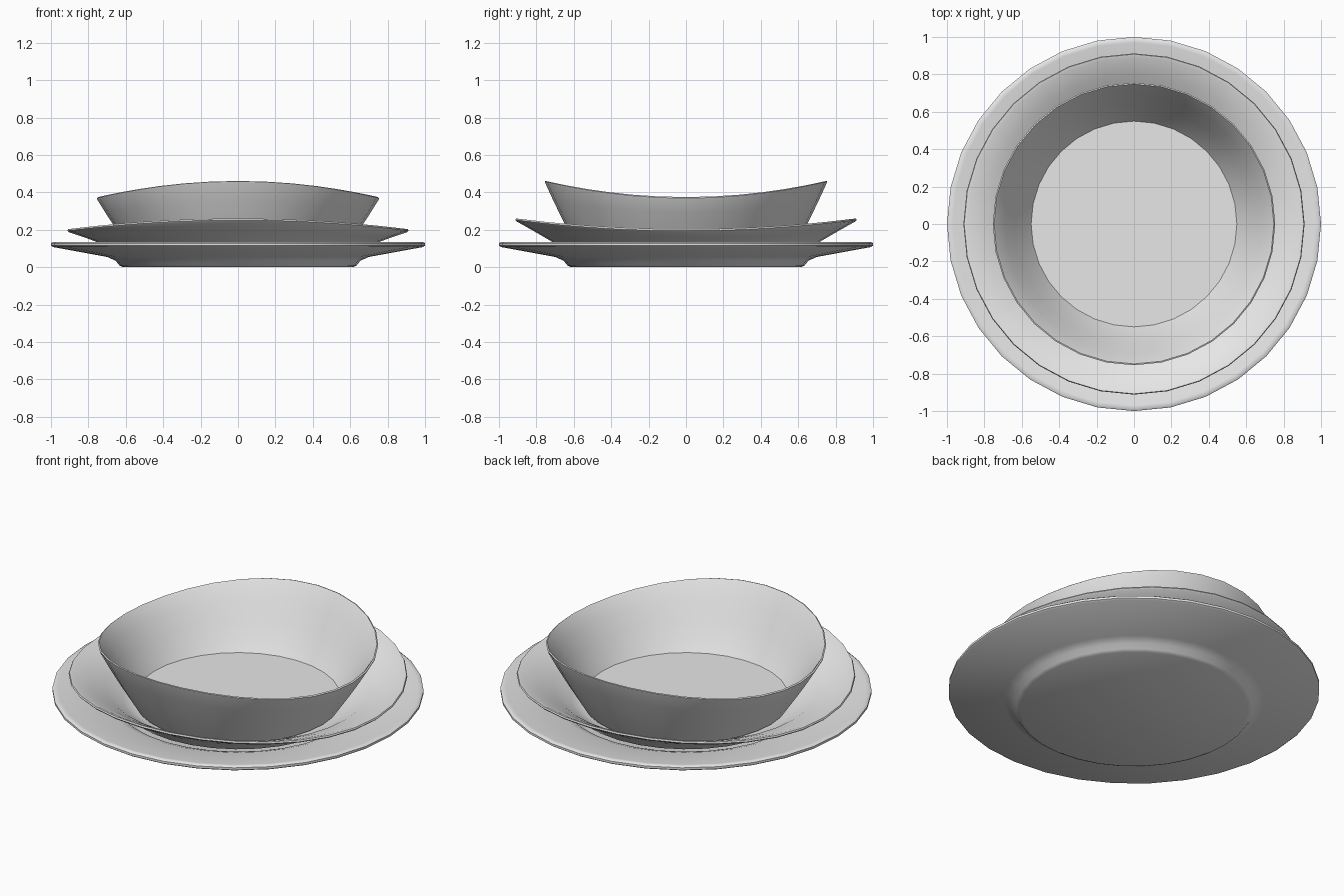
import bpy
import bmesh
import math

cube = bpy.data.objects.get("Cube")
if cube:
    bpy.data.objects.remove(cube, do_unlink=True)

SIDES = 32

glaze = bpy.data.materials.new("light_grey_ceramic")
glaze.use_nodes = True
GREY = (0.8, 0.8, 0.8, 1)
glaze.diffuse_color = GREY
glaze.node_tree.nodes["Principled BSDF"].inputs["Base Color"].default_value = GREY


def lathe(name, profile, sway=0.0, start=0.0, end=1.0):
    """Turn an (r, z) profile running from the underside over the rim to the floor.
    The rim rises by sway at the front and back and drops by sway at the sides."""
    bm = bmesh.new()
    rings = []
    for r, z in profile:
        weight = min(1.0, max(0.0, (r - start) / (end - start))) ** 1.3
        ring = []
        for i in range(SIDES):
            a = math.tau * i / SIDES
            lift = -sway * weight * math.cos(2 * a)
            ring.append(bm.verts.new((r * math.cos(a), r * math.sin(a), z + lift)))
        rings.append(ring)
    for low, high in zip(rings, rings[1:]):
        for i in range(SIDES):
            j = (i + 1) % SIDES
            bm.faces.new((low[i], low[j], high[j], high[i]))
    # Flat underside and flat floor
    bm.faces.new(rings[0][::-1])
    bm.faces.new(rings[-1])
    bmesh.ops.recalc_face_normals(bm, faces=bm.faces)
    mesh = bpy.data.meshes.new(name)
    bm.to_mesh(mesh)
    bm.free()
    mesh.materials.append(glaze)
    obj = bpy.data.objects.new(name, mesh)
    bpy.context.collection.objects.link(obj)
    bpy.ops.object.select_all(action="DESELECT")
    obj.select_set(True)
    bpy.context.view_layer.objects.active = obj
    bpy.ops.object.shade_smooth_by_angle(angle=math.radians(42))
    return obj


# Flat dinner plate with a low foot
lathe("dinner_plate", [
    (0.615, 0), (0.635, 0.01), (0.655, 0.035), (0.70, 0.055), (0.99, 0.108),
    (1.0, 0.115), (1.0, 0.128), (0.99, 0.135), (0.97, 0.133),
    (0.72, 0.088), (0.67, 0.07), (0.635, 0.04), (0.61, 0.03)])

# Shallow plate with a gently waved rim
lathe("salad_plate", [
    (0.57, 0.04), (0.63, 0.065), (0.72, 0.13), (0.82, 0.178), (0.905, 0.216),
    (0.912, 0.224), (0.908, 0.232), (0.89, 0.230),
    (0.80, 0.192), (0.71, 0.148), (0.62, 0.085), (0.56, 0.06)],
    sway=0.029, start=0.60, end=0.91)

# Deep bowl with a stronger wave
lathe("bowl", [
    (0.56, 0.07), (0.60, 0.135), (0.66, 0.235), (0.71, 0.325), (0.752, 0.405),
    (0.755, 0.414), (0.748, 0.418), (0.738, 0.405),
    (0.69, 0.325), (0.64, 0.235), (0.585, 0.14), (0.55, 0.09)],
    sway=0.045, start=0.56, end=0.755)
